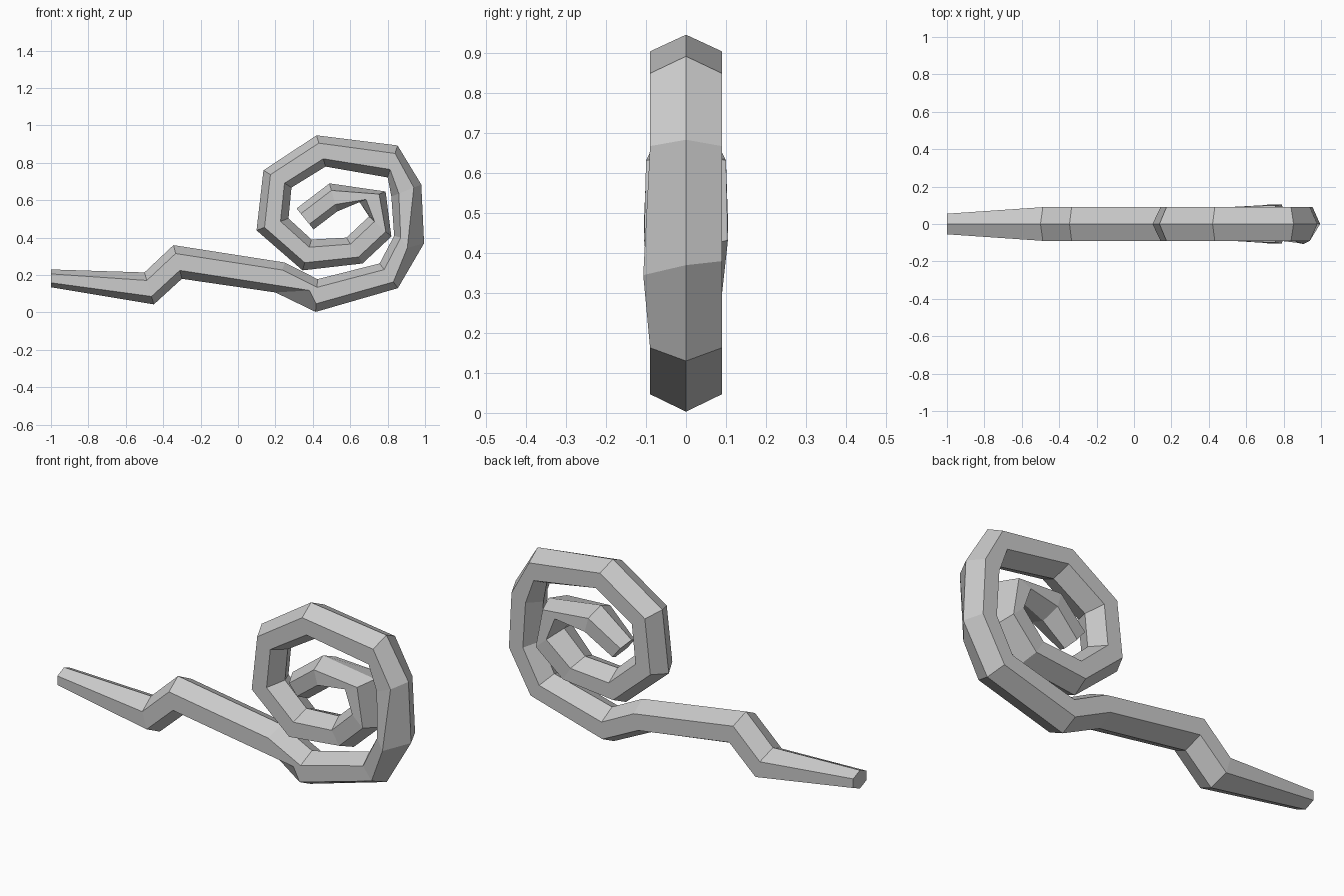
import bpy, bmesh
from mathutils import Vector

cube = bpy.data.objects.get("Cube")
if cube:
    bpy.data.objects.remove(cube)

# One flat grey
grey = bpy.data.materials.new("grey")
grey.use_nodes = True
grey.diffuse_color = (0.6, 0.6, 0.6, 1)
grey.node_tree.nodes["Principled BSDF"].inputs["Base Color"].default_value = grey.diffuse_color

# Stations along the stem: outer crest x, z, inner crest x, z
STATIONS = [
    (-1.0, .135, -1.0, .23),      # stem tip
    (-.45, .043, -.50, .214),
    (-.30, .18, -.345, .36),
    (.20, .107, .25, .267),       # start of coil
    (.415, .003, .425, .178),
    (.855, .13, .757, .262),
    (.995, .37, .835, .41),
    (.98, .684, .82, .62),
    (.853, .893, .80, .722),
    (.42, .947, .468, .78),
    (.136, .76, .286, .668),
    (.099, .439, .27, .503),
    (.345, .225, .393, .39),
    (.666, .262, .58, .40),
    (.82, .406, .70, .513),
    (.789, .647, .65, .59),
    (.489, .69, .53, .54),
    (.313, .556, .404, .444),     # coil centre
]
HALF_WIDTH = {0: .055, 14: .105, 15: .1, 17: .06}


def ring(index, ox, oz, ix, iz):
    """Six-sided section with crests on the outside and inside of the coil."""
    outer, inner = Vector((ox, 0, oz)), Vector((ix, 0, iz))
    w = HALF_WIDTH.get(index, .09)
    side = Vector((0, w, 0))
    near, far = outer.lerp(inner, .25), outer.lerp(inner, .75)
    return [outer, near - side, far - side, inner, far + side, near + side]


rings = [ring(i, *s) for i, s in enumerate(STATIONS)]
# Pinched corners on the front of the stem
rings[3][1] = Vector((.382, -.09, .118))
rings[6][1] = Vector((.905, -.107, .345))
rings[6][2] = Vector((.87, -.1, .40))

# Skin the sections into one tube
bm = bmesh.new()
loops = [[bm.verts.new(p) for p in r] for r in rings]
for a, b in zip(loops, loops[1:]):
    for k in range(6):
        n = (k + 1) % 6
        bm.faces.new((a[k], a[n], b[n], b[k]))
bm.faces.new(loops[0])
bm.faces.new(loops[-1])
bmesh.ops.recalc_face_normals(bm, faces=bm.faces)
mesh = bpy.data.meshes.new("curled_stem")
bm.to_mesh(mesh)
bm.free()
mesh.materials.append(grey)
stem = bpy.data.objects.new("curled_stem", mesh)
bpy.context.collection.objects.link(stem)
